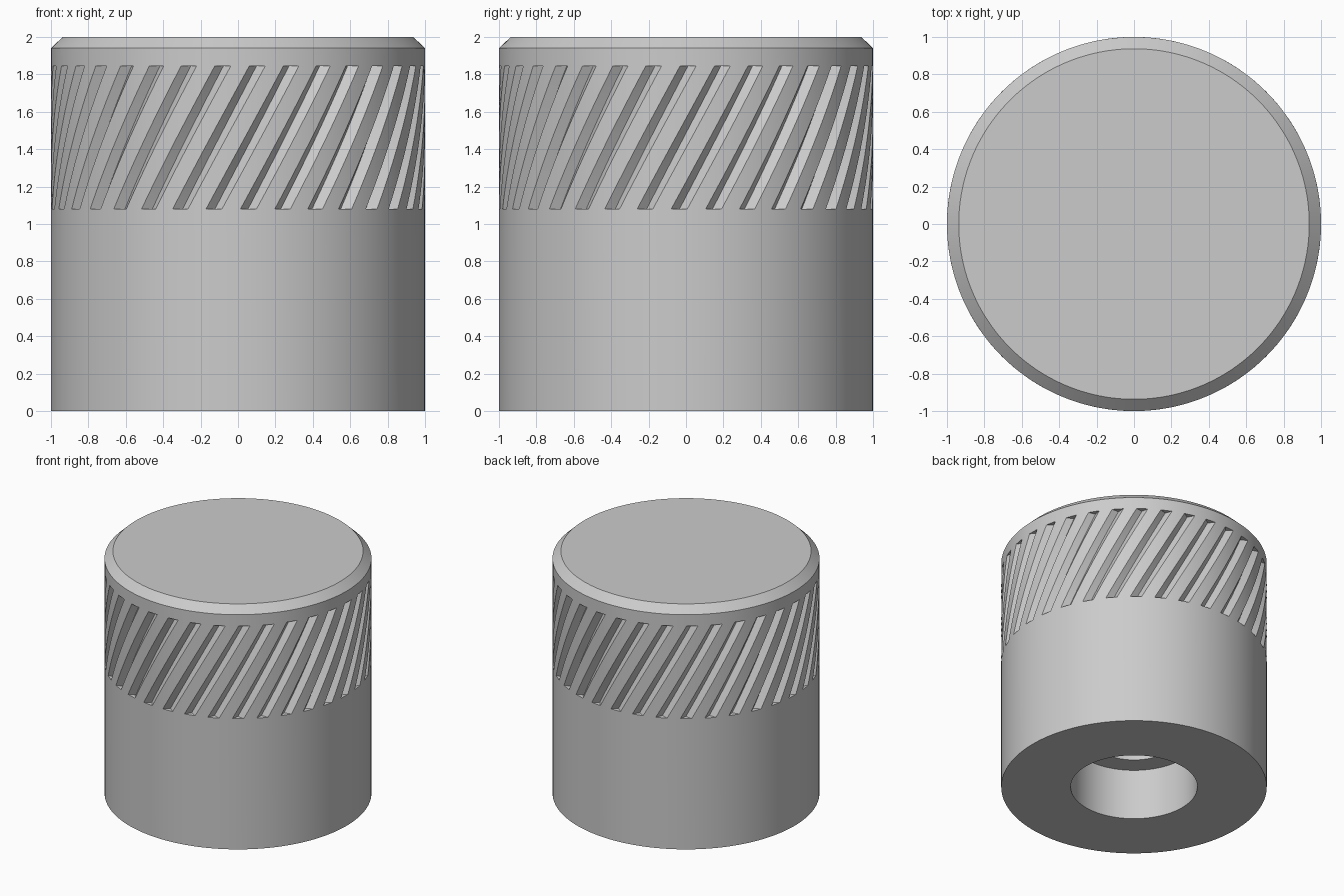
import bpy, bmesh
from math import sin, cos, pi, radians

if "Cube" in bpy.data.objects:
    bpy.data.objects.remove(bpy.data.objects["Cube"])

GROOVES = 34
PITCH = 2 * pi / GROOVES
HALF = 0.043          # half groove width (radians)
DEPTH = 0.042         # groove depth
PHASE = 0.056         # groove position at its lower end, from the front
TWIST = 0.417         # turn of each groove from bottom to top
Z0, Z1, STEPS = 1.08, 1.845, 16

bm = bmesh.new()
LAND = (PITCH - 2 * HALF) / 3
OFFSETS = (-HALF, 0, HALF, HALF + LAND, HALF + 2 * LAND)


def ring(r, z, turn=0.0, depth=0.0):
    """One loop of points; every fifth point dips inward by depth."""
    verts = []
    for g in range(GROOVES):
        for k, off in enumerate(OFFSETS):
            a = -pi / 2 + PHASE + g * PITCH + off + turn
            rad = r - (depth if k == 1 else 0)
            verts.append(bm.verts.new((rad * cos(a), rad * sin(a), z)))
    return verts


# Stepped shaft hole from its ceiling down, then the outside wall up
rings = [ring(0.32, 1.4), ring(0.32, 0.42), ring(0.477, 0.42),
         ring(0.477, 0), ring(1, 0), ring(1, Z0)]
# Helical grip grooves
for i in range(STEPS + 1):
    t = i / STEPS
    rings.append(ring(1, Z0 + (Z1 - Z0) * t, TWIST * t, DEPTH))
# Plain rim and top chamfer
rings += [ring(1, Z1, TWIST), ring(1, 1.94, TWIST), ring(0.937, 2, TWIST)]

n = len(rings[0])
for a, b in zip(rings, rings[1:]):
    for i in range(n):
        j = (i + 1) % n
        bm.faces.new((a[i], a[j], b[j], b[i]))
bm.faces.new(rings[-1])
bm.faces.new(rings[0][::-1])
bmesh.ops.remove_doubles(bm, verts=bm.verts[:], dist=1e-5)
bmesh.ops.recalc_face_normals(bm, faces=bm.faces[:])

mesh = bpy.data.meshes.new("grooved_knob")
bm.to_mesh(mesh)
bm.free()
knob = bpy.data.objects.new("grooved_knob", mesh)
bpy.context.collection.objects.link(knob)
bpy.context.view_layer.objects.active = knob
knob.select_set(True)
bpy.ops.object.shade_smooth_by_angle(angle=radians(25))
